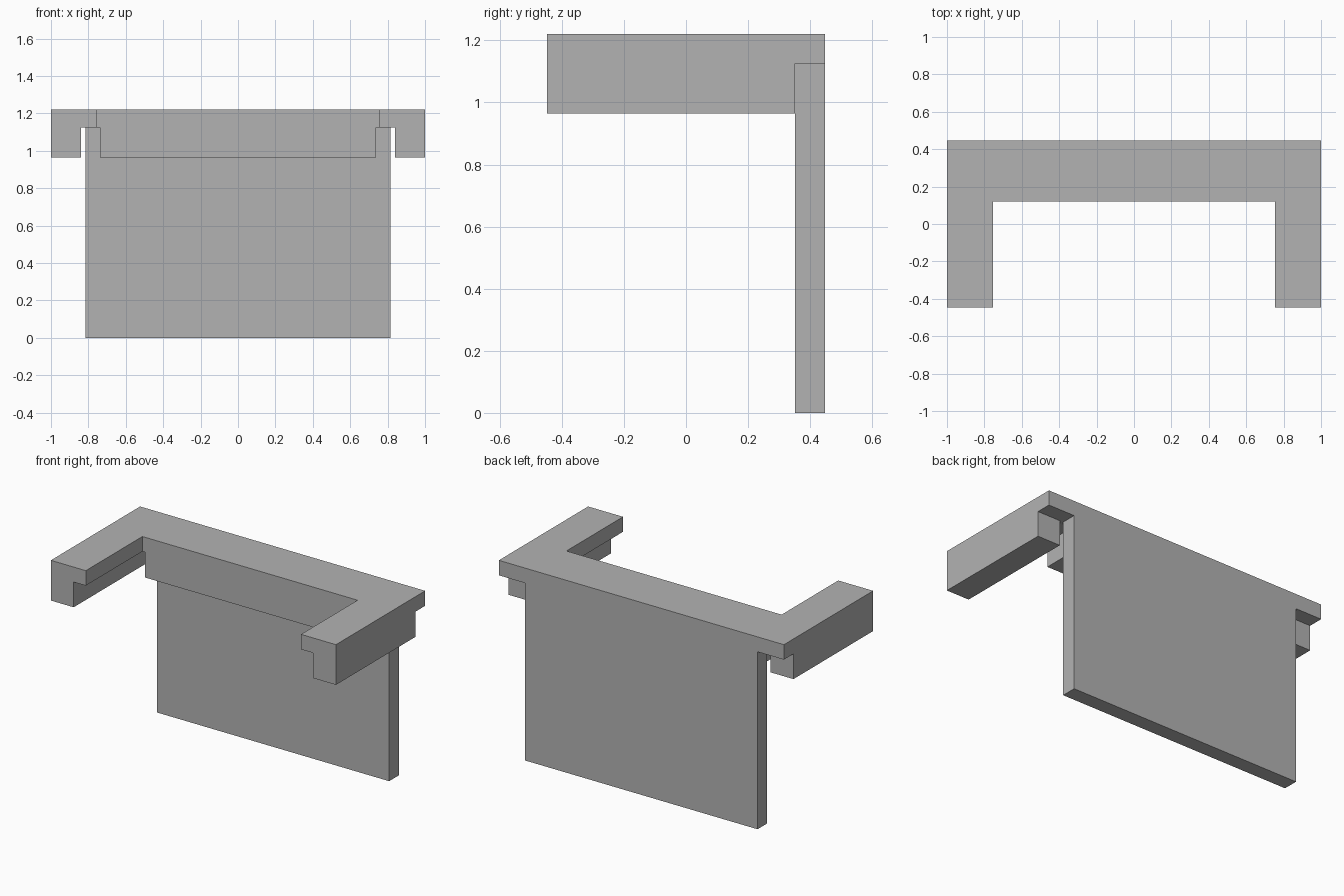
import bpy, bmesh

cube = bpy.data.objects.get("Cube")
if cube:
    bpy.data.objects.remove(cube, do_unlink=True)

grey = bpy.data.materials.new("plain grey")
grey.use_nodes = True
colour = (0.45, 0.45, 0.45, 1)
grey.diffuse_color = colour
grey.node_tree.nodes["Principled BSDF"].inputs["Base Color"].default_value = colour

TOP, LEDGE, RAIL = 1.22, 1.125, 0.965     # heights of slab top, slab underside, rail underside
FRONT, INNER, PANEL, BACK = -0.447, 0.12, 0.351, 0.447


def prism(name, outline, z0, z1):
    """Extrude a plan outline (x, y) from z0 up to z1."""
    bm = bmesh.new()
    face = bm.faces.new([bm.verts.new((x, y, z0)) for x, y in outline])
    top = bmesh.ops.extrude_face_region(bm, geom=[face])["geom"]
    verts = [v for v in top if isinstance(v, bmesh.types.BMVert)]
    bmesh.ops.translate(bm, verts=verts, vec=(0, 0, z1 - z0))
    bmesh.ops.recalc_face_normals(bm, faces=bm.faces)
    mesh = bpy.data.meshes.new(name)
    bm.to_mesh(mesh)
    bm.free()
    mesh.materials.append(grey)
    obj = bpy.data.objects.new(name, mesh)
    bpy.context.collection.objects.link(obj)
    return obj


def box(name, x0, x1, y0, y1, z0, z1):
    return prism(name, [(x0, y0), (x1, y0), (x1, y1), (x0, y1)], z0, z1)


# U-shaped top slab
half = [(0.755, INNER), (0.755, FRONT), (1, FRONT), (1, BACK)]
prism("top_slab", half + [(-x, y) for x, y in reversed(half)], LEDGE, TOP)

# Rail under the back of the slab, and the upright back panel behind it
box("back_rail", -0.737, 0.737, INNER, PANEL, RAIL, LEDGE)
box("back_panel", -0.815, 0.815, PANEL, BACK, 0, LEDGE)

# Outer rails under the two arms
for side, s in (("left", 1), ("right", -1)):
    box(side + "_arm_rail", s * 0.84, s * 1, FRONT, PANEL, RAIL, LEDGE)
